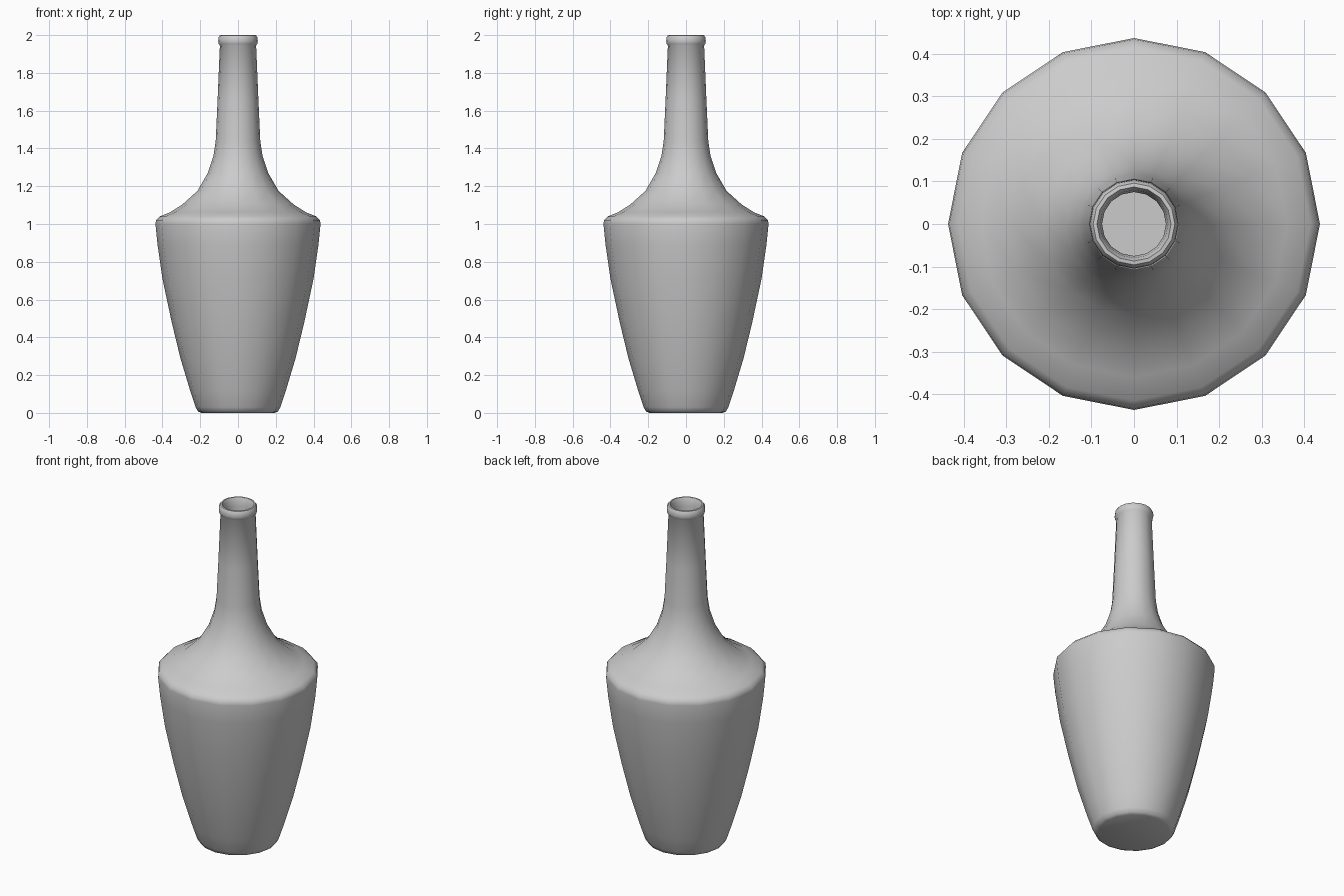
import bpy
import bmesh
from math import cos, sin, pi, radians

cube = bpy.data.objects.get("Cube")
if cube:
    bpy.data.objects.remove(cube, do_unlink=True)

SIDES = 16

glaze = bpy.data.materials.new("pale_grey")
glaze.use_nodes = True
color = (0.6, 0.6, 0.6, 1)
glaze.diffuse_color = color
glaze.node_tree.nodes["Principled BSDF"].inputs["Base Color"].default_value = color


def lathe(name, profile):
    """Revolve (radius, height) points about z, closing both ends with flat caps."""
    bm = bmesh.new()
    rings = [[bm.verts.new((r * cos(2 * pi * i / SIDES), r * sin(2 * pi * i / SIDES), z))
              for i in range(SIDES)] for r, z in profile]
    for low, high in zip(rings, rings[1:]):
        for i in range(SIDES):
            j = (i + 1) % SIDES
            bm.faces.new((low[i], low[j], high[j], high[i]))
    bm.faces.new(rings[0][::-1])
    bm.faces.new(rings[-1])
    mesh = bpy.data.meshes.new(name)
    bm.to_mesh(mesh)
    bm.free()
    mesh.materials.append(glaze)
    obj = bpy.data.objects.new(name, mesh)
    bpy.context.collection.objects.link(obj)
    bpy.ops.object.select_all(action="DESELECT")
    obj.select_set(True)
    bpy.context.view_layer.objects.active = obj
    bpy.ops.object.shade_smooth_by_angle(angle=radians(50))
    return obj


# Tapered body, rounded at the foot and shoulder
body = [(0.195, 0), (0.212, 0.008), (0.224, 0.03), (0.254, 0.12), (0.305, 0.29),
        (0.351, 0.48), (0.400, 0.71), (0.426, 0.89), (0.437, 1.0), (0.434, 1.02), (0.415, 1.04)]
# Concave shoulder sweeping up into the neck
shoulder = [(0.36, 1.062), (0.295, 1.103), (0.215, 1.175), (0.160, 1.27), (0.130, 1.36), (0.118, 1.44)]
neck = [(0.108, 1.66), (0.096, 1.945)]
# Rolled lip, then the hollow of the mouth
lip = [(0.102, 1.953), (0.105, 1.968), (0.103, 1.988), (0.096, 1.999), (0.087, 2.0)]
mouth = [(0.080, 1.985), (0.075, 1.95), (0.075, 1.8)]

lathe("vase", body + shoulder + neck + lip + mouth)
